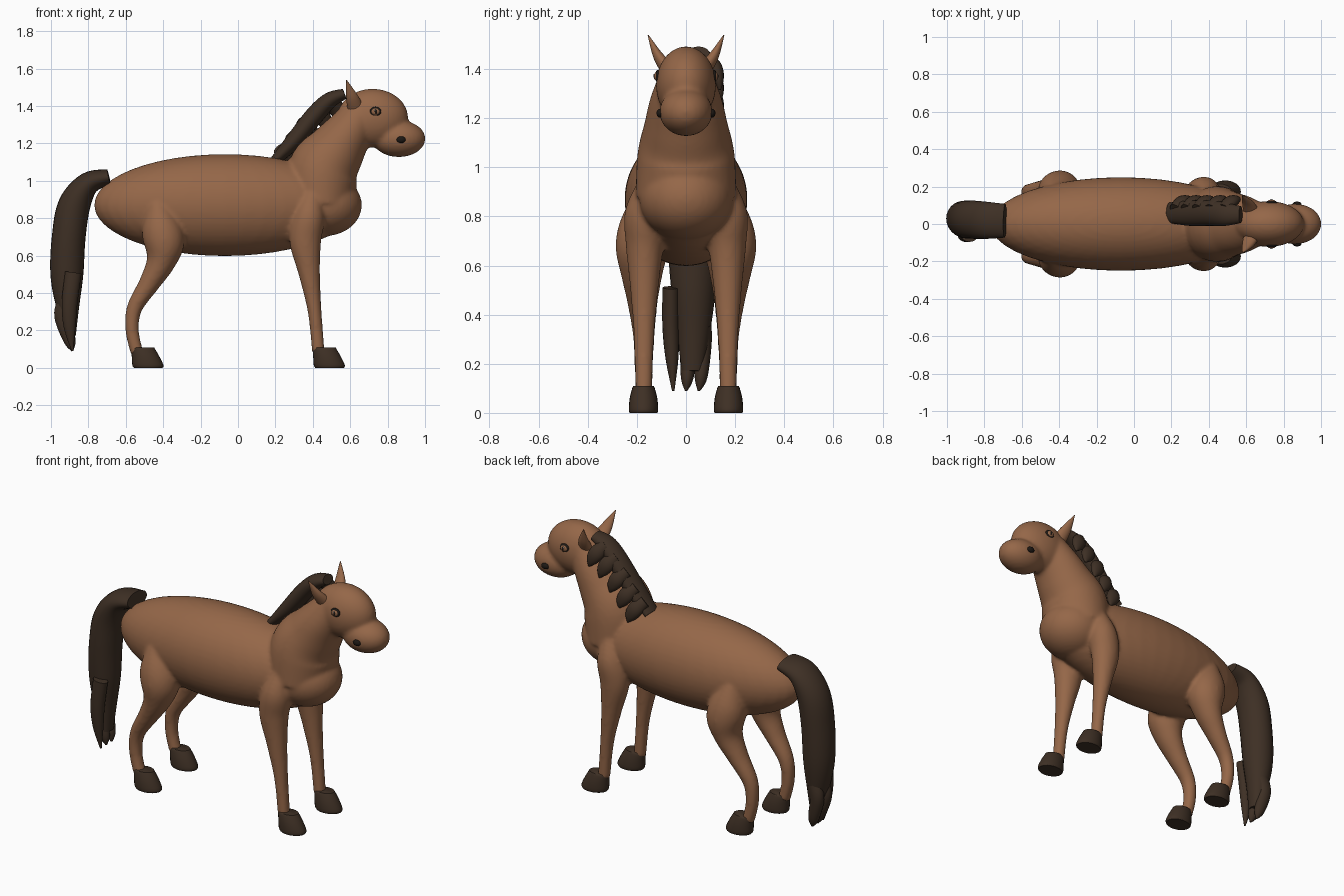
import bpy, bmesh, math
from mathutils import Vector, Matrix

if "Cube" in bpy.data.objects:
    bpy.data.objects.remove(bpy.data.objects["Cube"])


def material(name, rgb):
    m = bpy.data.materials.new(name)
    m.diffuse_color = (*rgb, 1)
    m.use_nodes = True
    m.node_tree.nodes["Principled BSDF"].inputs["Base Color"].default_value = m.diffuse_color
    return m


COAT = material("brown coat", (0.30, 0.135, 0.065))
DARK = material("dark brown hair", (0.048, 0.029, 0.018))
BLACK = material("black", (0.012, 0.009, 0.007))
GLINT = material("eye glint", (0.55, 0.5, 0.45))


def finish(bm, name, mat, angle=50):
    bmesh.ops.recalc_face_normals(bm, faces=bm.faces)
    me = bpy.data.meshes.new(name)
    bm.to_mesh(me)
    bm.free()
    me.materials.append(mat)
    ob = bpy.data.objects.new(name, me)
    bpy.context.collection.objects.link(ob)
    bpy.ops.object.select_all(action='DESELECT')
    ob.select_set(True)
    bpy.context.view_layer.objects.active = ob
    bpy.ops.object.shade_smooth_by_angle(angle=math.radians(angle))
    return ob


def add_ellipsoid(bm, centre, radii):
    mat = Matrix.Translation(centre) @ Matrix.Diagonal((*radii, 1))
    bmesh.ops.create_uvsphere(bm, u_segments=40, v_segments=24, radius=1, matrix=mat)


def catmull(p0, p1, p2, p3, t):
    return [0.5 * (2 * b + (c - a) * t + (2 * a - 5 * b + 4 * c - d) * t * t
                   + (3 * b - a - 3 * c + d) * t ** 3)
            for a, b, c, d in zip(p0, p1, p2, p3)]


def add_loft(bm, sections, steps=6, sides=24, upright=False):
    """Tube through (x, y, z, in-plane radius, sideways radius) sections."""
    s = [sections[0]] + list(sections) + [sections[-1]]
    pts = []
    for i in range(1, len(s) - 2):
        pts += [catmull(*s[i - 1:i + 3], k / steps) for k in range(steps)]
    pts.append(sections[-1])
    rings = []
    for i, p in enumerate(pts):
        a, b = pts[max(i - 1, 0)], pts[min(i + 1, len(pts) - 1)]
        t = Vector((0, 0, 1)) if upright else (Vector(b[:3]) - Vector(a[:3])).normalized()
        side = Vector((0, 1, 0))
        side = (side - t * side.dot(t)).normalized()
        n = side.cross(t)
        ring = []
        for k in range(sides):
            w = 2 * math.pi * k / sides
            ring.append(bm.verts.new(Vector(p[:3]) + n * max(p[3], .001) * math.cos(w)
                                     + side * max(p[4], .001) * math.sin(w)))
        rings.append(ring)
    for r, q in zip(rings, rings[1:]):
        for k in range(sides):
            j = (k + 1) % sides
            bm.faces.new((r[k], r[j], q[j], q[k]))
    bm.faces.new(rings[0][::-1])
    bm.faces.new(rings[-1])


def flip(sections, s):
    return [(x, y * s, z, a, b) for x, y, z, a, b in sections]


# Body, neck, head and legs, fused into one smooth skin
bm = bmesh.new()
add_ellipsoid(bm, (-.07, 0, .87), (.70, .25, .272))      # barrel
add_ellipsoid(bm, (.465, 0, .87), (.197, .19, .165))     # chest
add_ellipsoid(bm, (.72, 0, 1.335), (.19, .122, .157))    # skull
add_ellipsoid(bm, (.86, 0, 1.225), (.142, .108, .098))   # muzzle
add_loft(bm, [(.44, 0, .88, .18, .205), (.455, 0, 1.05, .19, .198),
              (.53, 0, 1.17, .155, .17), (.60, 0, 1.27, .125, .147),
              (.67, 0, 1.37, .10, .11)], sides=40)
FORELEG = [(.40, .15, .93, .05, .05), (.38, .163, .81, .085, .087),
           (.36, .168, .68, .085, .077), (.382, .17, .5, .057, .057),
           (.41, .171, .3, .037, .041), (.43, .172, .08, .034, .034)]
HINDLEG = [(-.43, .15, .87, .06, .07), (-.41, .175, .75, .105, .10),
           (-.395, .18, .66, .108, .106), (-.415, .18, .56, .077, .084),
           (-.475, .177, .45, .056, .062), (-.553, .172, .32, .042, .045),
           (-.566, .172, .2, .036, .038), (-.54, .172, .08, .034, .036)]
for s in (1, -1):
    add_loft(bm, flip(FORELEG, s))
    add_loft(bm, flip(HINDLEG, s))
skin = finish(bm, "body", COAT)
mod = skin.modifiers.new("fuse", 'REMESH')
mod.mode, mod.voxel_size, mod.use_smooth_shade = 'VOXEL', .011, True
mod = skin.modifiers.new("blend", 'SMOOTH')
mod.factor, mod.iterations = .5, 6

for s, side in ((1, "left"), (-1, "right")):
    # Ears
    bm = bmesh.new()
    add_loft(bm, flip([(.625, .075, 1.40, .042, .03), (.607, .115, 1.455, .03, .02),
                       (.58, .154, 1.538, .002, .002)], s))
    finish(bm, side + "_ear", COAT)

    # Hooves, sloping forward at the toe
    for x, end in ((.40, "front"), (-.57, "hind")):
        bm = bmesh.new()
        add_loft(bm, flip([(x + .090, .173, 0, .077, .056), (x + .088, .173, .015, .083, .060),
                           (x + .076, .173, .06, .074, .056), (x + .063, .173, .10, .064, .046),
                           (x + .063, .173, .11, .058, .041)], s), steps=3, upright=True)
        finish(bm, f"{side}_{end}_hoof", DARK)

    # Eyes: dark rim, brown iris, black pupil, small glint
    bm = bmesh.new()
    add_ellipsoid(bm, (.735, s * .114, 1.37), (.031, .012, .026))
    finish(bm, side + "_eye_rim", BLACK)
    bm = bmesh.new()
    add_ellipsoid(bm, (.735, s * .118, 1.37), (.023, .012, .019))
    finish(bm, side + "_iris", COAT)
    bm = bmesh.new()
    add_ellipsoid(bm, (.737, s * .121, 1.37), (.010, .011, .015))
    finish(bm, side + "_pupil", BLACK)
    bm = bmesh.new()
    add_ellipsoid(bm, (.732, s * .127, 1.376), (.004, .006, .005))
    finish(bm, side + "_glint", GLINT)

    # Nostrils
    bm = bmesh.new()
    add_ellipsoid(bm, (.872, s * .105, 1.22), (.024, .015, .018))
    finish(bm, side + "_nostril", BLACK)

# Mane: crest plus locks falling over the left side of the neck
bm = bmesh.new()
add_loft(bm, [(.19, .06, 1.10, .025, .055), (.30, .058, 1.215, .045, .068),
              (.41, .058, 1.35, .05, .068), (.49, .052, 1.43, .043, .062),
              (.57, .05, 1.465, .028, .045)])
for x, z in ((.22, 1.17), (.28, 1.24), (.34, 1.32), (.41, 1.39), (.48, 1.44)):
    add_loft(bm, [(x, .08, z, .035, .03), (x + .035, .117, z - .04, .045, .032),
                  (x + .06, .132, z - .085, .034, .022), (x + .075, .138, z - .125, .004, .004)],
             sides=16)
finish(bm, "mane", DARK)

# Tail with split tips
bm = bmesh.new()
add_loft(bm, [(-.69, .017, 1.02, .042, .09), (-.80, .02, .985, .062, .10),
              (-.875, .024, .87, .086, .102), (-.905, .025, .7, .09, .1),
              (-.915, .03, .5, .088, .09), (-.91, .03, .33, .062, .068),
              (-.892, .025, .17, .025, .042)])
finish(bm, "tail", DARK)
STRANDS = ((-.88, -.062, .51, -.052, .09), (-.92, .01, .36, .0, .09), (-.91, .07, .36, .052, .09))
for i, (x, y, z, ty, tz) in enumerate(STRANDS):
    bm = bmesh.new()
    mid = (z + tz) / 2
    add_loft(bm, [(x, y, z, .044, .034), (x - .02, y, mid + .05, .042, .034),
                  (-.90, (y + ty) / 2, mid - .08, .032, .026), (-.885, ty, tz, .005, .005)], sides=16)
    finish(bm, f"tail_strand_{i + 1}", DARK)
